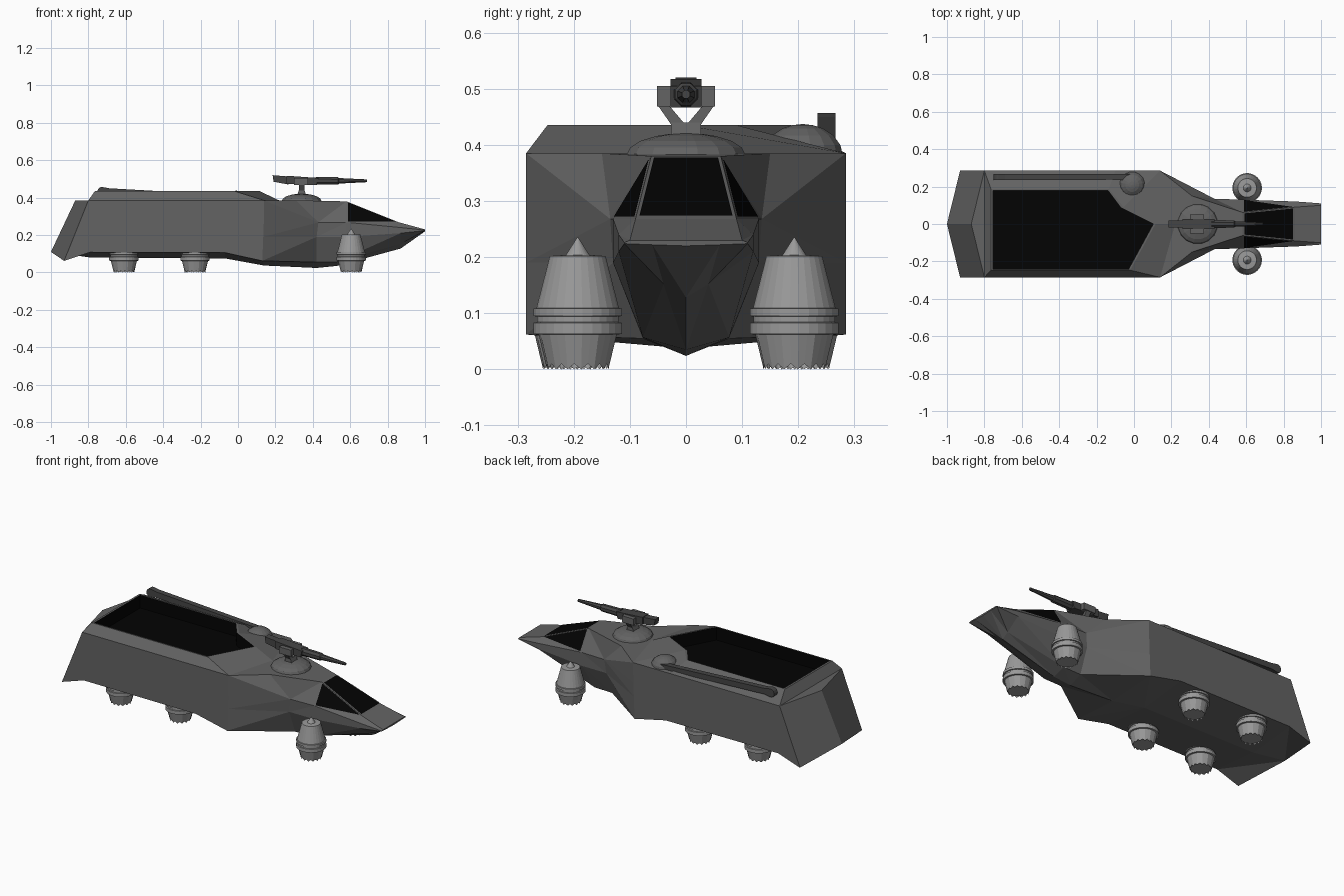
import bpy, bmesh
from math import sin, cos, pi, radians
from mathutils import Vector

if "Cube" in bpy.data.objects:
    bpy.data.objects.remove(bpy.data.objects["Cube"])


def material(name, v):
    m = bpy.data.materials.new(name)
    m.diffuse_color = (v, v, v, 1)
    m.use_nodes = True
    m.node_tree.nodes["Principled BSDF"].inputs["Base Color"].default_value = m.diffuse_color
    return m


HULL = material("hull_grey", 0.125)
POD = material("pod_grey", 0.32)
GUN = material("gun_grey", 0.06)
BLACK = material("black", 0.001)


def build(name, verts, faces, mat, mirror=False):
    me = bpy.data.meshes.new(name)
    bm = bmesh.new()
    vs = [bm.verts.new(v) for v in verts]
    for f in faces:
        bm.faces.new([vs[i] for i in f])
    bmesh.ops.recalc_face_normals(bm, faces=bm.faces)
    bm.to_mesh(me)
    bm.free()
    ob = bpy.data.objects.new(name, me)
    bpy.context.collection.objects.link(ob)
    me.materials.append(mat)
    if mirror:
        mod = ob.modifiers.new("mirror", "MIRROR")
        mod.use_axis = (False, True, False)
    return ob


def lathe(name, profile, loc, mat, n=16, rot=(0, 0, 0), saw=0):
    """Spin an (r, z) profile; saw lifts every other vertex of the first ring."""
    verts, faces = [], []
    for k, (r, z) in enumerate(profile):
        for i in range(n):
            a = 2 * pi * (i + 0.5) / n
            dz = saw if k == 0 and i % 2 else 0
            verts.append((r * cos(a), r * sin(a), z + dz))
    for k in range(len(profile) - 1):
        for i in range(n):
            j = (i + 1) % n
            faces.append((k*n + i, k*n + j, k*n + n + j, k*n + n + i))
    faces.append(range(len(verts) - n, len(verts)))
    if not saw:
        faces.append(range(n))
    ob = build(name, verts, faces, mat)
    ob.location, ob.rotation_euler = loc, rot
    return ob


def prism(name, outline, y0, y1, mat, mirror=False):
    """Extrude an (x, z) outline from y0 to y1."""
    n = len(outline)
    verts = [(x, y, z) for y in (y0, y1) for x, z in outline]
    faces = [range(n), range(n, 2 * n)]
    faces += [(i, (i+1) % n, n + (i+1) % n, n + i) for i in range(n)]
    return build(name, verts, faces, mat, mirror)


# Hull: half sections from tail to nose (keel, chine, low side, high side, deck edge)
S = [
    [(-1, 0, .11), (-.93, .285, .062), (-.878, .285, .19), (-.847, .285, .268), (-.8, .285, .385)],
    [(-.79, 0, .08), (-.79, .285, .108), (-.75, .285, .19), (-.75, .285, .268), (-.75, .285, .385)],
    [(-.07, 0, .075), (-.07, .285, .106), (-.05, .285, .19), (-.03, .285, .268), (0, .285, .385)],
    [(.14, 0, .037), (.13, .285, .062), (.135, .285, .19), (.138, .285, .268), (.14, .285, .385)],
    [(.42, 0, .024), (.42, .077, .055), (.42, .13, .19), (.43, .135, .268), (.31, .15, .385)],
    [(.53, 0, .035), (.53, .077, .057), (.58, .13, .19), (.58, .13, .268), (.58, .062, .38)],
    [(.87, 0, .128), (.87, .04, .152), (.87, .12, .21), (.87, .12, .24), (.86, .09, .268)],
    [(1, 0, .22), (1, .06, .222), (1, .11, .224), (1, .11, .226), (1, .10, .23)],
]
verts, faces = [], []
for i, sec in enumerate(S):
    x, y, z = sec[-1]
    verts += sec + [(x - (.07 if i == 0 else 0), 0, z)]
for s in range(len(S) - 1):
    for k in range(5 if s > 2 else 4):      # the hold is left open
        a, b = s * 6 + k, s * 6 + 6 + k
        if s == 3 and k > 2:
            faces += [(a, a + 1, b), (a + 1, b + 1, b)]
        else:
            faces += [(a, a + 1, b + 1), (a, b + 1, b)]
faces += [range(6), range(len(verts) - 6, len(verts))]
faces += [(4, 5, len(verts))]               # tail deck
verts += [(-.8, 0, .385)]
build("hull", verts, faces, HULL, mirror=True)


# Cockpit glass: panels set just above the hull facets
def panel(name, pts, mirror=False):
    pts = [Vector(p) for p in pts]
    c = sum(pts, Vector()) / len(pts)
    n = (pts[1] - pts[0]).cross(pts[2] - pts[0]).normalized()
    n = n if n.z > 0 else -n
    build(name, [c + (p - c) * .92 + n * .002 for p in pts], [range(len(pts))], BLACK, mirror)


def flip(p):
    return (p[0], -p[1], p[2])


top, base, low = S[5][4], S[6][4], S[5][3]
panel("windscreen", [top, base, flip(base), flip(top)])
panel("side_window", [top, low, base], mirror=True)

# Raised hold rim with sloped walls, and the dark sunken hold floor
outer = [(-.8, .285), (-.1, .285), (.14, .285), (.22, 0), (.14, -.285), (-.8, -.285)]
crest = [(-.765, .188), (-.135, .188), (-.055, .09), (.115, 0), (-.02, -.247), (-.765, -.247)]
inner = [(-.753, .18), (-.14, .18), (-.07, .087), (.103, 0), (-.028, -.24), (-.753, -.24)]
rings = [(outer, .385), (crest, .435), (inner, .435), (inner, .36)]
verts = [(x, y, z) for ring, z in rings for x, y in ring]
faces = [(k*6 + i, k*6 + (i+1) % 6, k*6 + 6 + (i+1) % 6, k*6 + 6 + i)
         for k in range(3) for i in range(6)]
build("hold_rim", verts, faces[:12], HULL)
build("hold_lining", verts, faces[12:] + [range(18, 24)], BLACK)

# Lift pods: serrated skirt, two bands; the front pair also has a tall cowl
skirt = [(.055, 0), (.070, .062), (.079, .063), (.079, .083), (.073, .084),
         (.073, .094), (.079, .095), (.079, .108)]
cowl = [(.074, .109), (.05, .202), (.021, .204), (.001, .235)]
for side, y in (("left", 1), ("right", -1)):
    for pos, x in (("front", .605), ("middle", -.23), ("rear", -.61)):
        prof = skirt + (cowl if pos == "front" else [(.06, .109)])
        loc = (x, y * (.193 if pos == "front" else .2), 0)
        lathe(f"{pos}_{side}_pod", prof, loc, POD, n=28, saw=.01)
        lathe(f"{pos}_{side}_nozzle", [(.054, .009), (.01, .009)], loc, POD, n=28)


# Turret domes
def dome(name, loc, r, h):
    prof = [(r * cos(a), h * sin(a)) for a in (radians(d) for d in (0, 20, 40, 60, 75, 88))]
    lathe(name, prof, loc, HULL, n=16)


dome("main_turret_dome", (.34, 0, .382), .108, .039)
dome("side_turret_dome", (-.01, .208, .38), .073, .057)

# Main gun: post, splayed yoke, trunnion blocks, receiver and tapered barrel
prism("gun_post", [(.315, .41), (.365, .41), (.355, .44), (.325, .44)], -.027, .027, HULL)
arm = [(.002, .437), (.027, .437), (.05, .47), (.03, .47)]
verts = [(x, y, z) for x in (.325, .355) for y, z in arm]
build("yoke_arm", verts, [range(4), range(4, 8)] +
      [(i, (i+1) % 4, 4 + (i+1) % 4, 4 + i) for i in range(4)], HULL, mirror=True)
prism("trunnion", [(.30, .468), (.375, .468), (.375, .505), (.30, .505)], .027, .052, HULL, True)
prism("receiver", [(.26, .473), (.42, .467), (.43, .505), (.26, .517)], -.028, .028, GUN)
prism("gun_breech", [(.19, .485), (.27, .47), (.27, .513), (.185, .52)], -.019, .019, GUN)
lathe("gun_barrel", [(.023, 0), (.021, .12), (.016, .125), (.008, .275)],
      (.415, 0, .49), GUN, n=8, rot=(0, radians(90), 0))

# Side gun: flat-sided arm laid back along the rim, rising to a rounded end
end = [(-.728 + .024 * cos(a), .433 + .024 * sin(a))
       for a in (radians(d) for d in range(80, 300, 30))]
prism("side_gun_arm", [(-.02, .385), (-.02, .412)] + [(-.69, .45)] + end + [(-.69, .416)],
      .234, .266, GUN)
